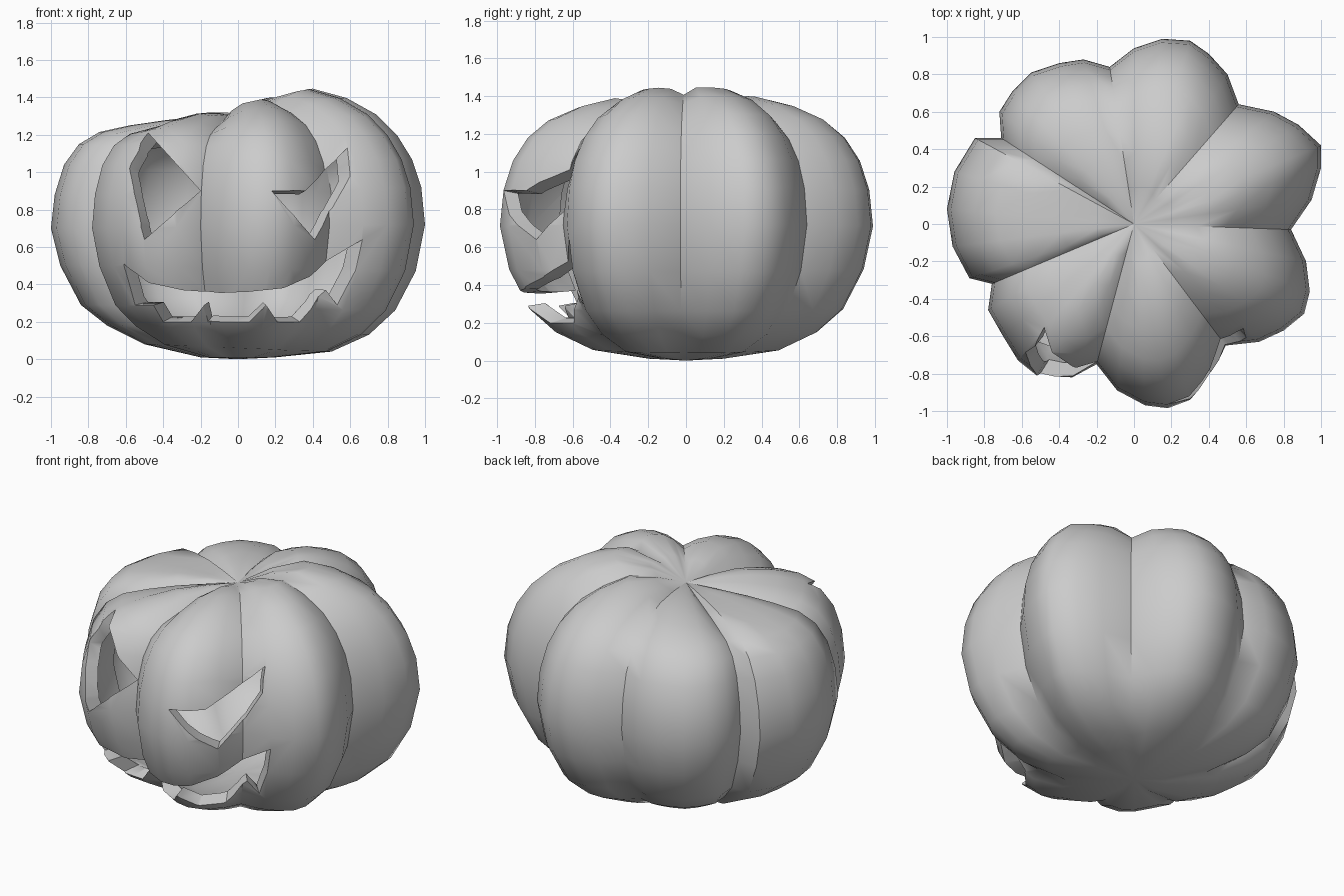
import bpy, bmesh, math
from mathutils import Vector
from mathutils.bvhtree import BVHTree

if "Cube" in bpy.data.objects:
    bpy.data.objects.remove(bpy.data.objects["Cube"])

# Seven-lobed outline seen from above
OUTLINE = [(-.13, .84), (0, .94), (.15, .99), (.3, .98), (.4, .91), (.5, .8),
           (.56, .64), (.75, .6), (.88, .53), (1, .42), (1, .3), (.95, .13),
           (.84, -.03), (.92, -.2), (.94, -.36), (.91, -.48), (.8, -.57), (.67, -.63),
           (.49, -.65), (.42, -.8), (.3, -.94), (.18, -.985), (.06, -.97), (-.09, -.89),
           (-.2, -.75), (-.33, -.82), (-.52, -.81), (-.62, -.73), (-.7, -.6), (-.78, -.46),
           (-.76, -.32), (-.88, -.29), (-.97, -.12), (-1, .08), (-.96, .28), (-.85, .46),
           (-.71, .46), (-.72, .6), (-.65, .71), (-.55, .81), (-.4, .86), (-.27, .88)]
# Side profile: radius factor, height on the left, height on the taller right
PROFILE = [(.2, .01, .01), (.5, .08, .04), (.7, .18, .13), (.84, .29, .26), (.95, .5, .47),
           (1, .7, .72), (.98, .88, .92), (.93, 1.04, 1.07), (.85, 1.15, 1.2),
           (.74, 1.215, 1.31), (.58, 1.25, 1.4), (.4, 1.275, 1.45), (.2, 1.29, 1.40)]
# Face openings in the front view (x, z)
LEFT_EYE = [(-.48, 1.21), (-.58, 1.02), (-.5, .64), (-.2, .9)]
RIGHT_EYE = [(.18, .9), (.41, .64), (.6, .98), (.585, 1.13), (.36, .9)]
MOUTH = [(-.61, .51), (-.55, .29), (-.45, .29), (-.4, .2), (-.25, .2), (-.18, .29),
         (-.16, .2), (.06, .2), (.15, .29), (.21, .2), (.33, .2), (.47, .37),
         (.53, .29), (.63, .48), (.665, .64), (.48, .53), (.38, .44), (.24, .38),
         (.05, .36), (-.1, .355), (-.3, .37), (-.48, .41)]


def make_object(name, bm):
    bmesh.ops.recalc_face_normals(bm, faces=bm.faces)
    mesh = bpy.data.meshes.new(name)
    bm.to_mesh(mesh)
    bm.free()
    ob = bpy.data.objects.new(name, mesh)
    bpy.context.collection.objects.link(ob)
    return ob


def bridge(bm, a, b):
    for i in range(len(a)):
        j = (i + 1) % len(a)
        bm.faces.new((a[i], a[j], b[j], b[i]))


# Pumpkin skin: lofted rings closed at both poles
bm = bmesh.new()
rings = []
for f, left, right in PROFILE:
    ring = []
    for x, y in OUTLINE:
        r = math.hypot(x, y)
        w = (1 + x / r) / 2
        z = left + (right - left) * w
        if z > .9:
            z -= .35 * max(0, .97 - r) * math.sin(math.pi * f)
        ring.append(bm.verts.new((x * f, y * f, z)))
    rings.append(ring)
for a, b in zip(rings, rings[1:]):
    bridge(bm, a, b)
for ring, z in ((rings[0], 0), (rings[-1], 1.3)):
    pole = bm.verts.new((0, 0, z))
    for i in range(len(ring)):
        bm.faces.new((ring[i - 1], ring[i], pole))
bmesh.ops.recalc_face_normals(bm, faces=bm.faces)
skin = BVHTree.FromBMesh(bm)
pumpkin = make_object("pumpkin", bm)


# Cutters taper from outside the skin towards the middle
def cutter(name, outline, center_z):
    c = Vector((0, 0, center_z))
    bm = bmesh.new()
    outer, inner = [], []
    for i, (x0, z0) in enumerate(outline):
        x1, z1 = outline[(i + 1) % len(outline)]
        steps = max(1, round(math.hypot(x1 - x0, z1 - z0) / .1))
        for k in range(steps):
            t = k / steps
            start = Vector((x0 + (x1 - x0) * t, -2, z0 + (z1 - z0) * t))
            hit = skin.ray_cast(start, Vector((0, 1, 0)))[0]
            d = hit - c
            outer.append(bm.verts.new(c + d * (-1.3 / d.y)))
            inner.append(bm.verts.new(c + d * (-.3 / d.y)))
    bridge(bm, outer, inner)
    bm.faces.new(outer)
    bm.faces.new(inner)
    ob = make_object(name, bm)
    ob.hide_render = True
    return ob


cutters = [cutter("left_eye_cutter", LEFT_EYE, .7),
           cutter("right_eye_cutter", RIGHT_EYE, .7),
           cutter("mouth_cutter", MOUTH, .42)]

# Hollow the skin, then carve the face
wall = pumpkin.modifiers.new("wall", 'SOLIDIFY')
wall.thickness = .08
wall.offset = -1
for c in cutters:
    cut = pumpkin.modifiers.new(c.name, 'BOOLEAN')
    cut.operation = 'DIFFERENCE'
    cut.solver = 'EXACT'
    cut.object = c

bpy.ops.object.select_all(action='DESELECT')
bpy.context.view_layer.objects.active = pumpkin
pumpkin.select_set(True)
for name in [m.name for m in pumpkin.modifiers]:
    bpy.ops.object.modifier_apply(modifier=name)
for c in cutters:
    bpy.data.objects.remove(c)
bpy.ops.object.shade_smooth_by_angle(angle=math.radians(50))
